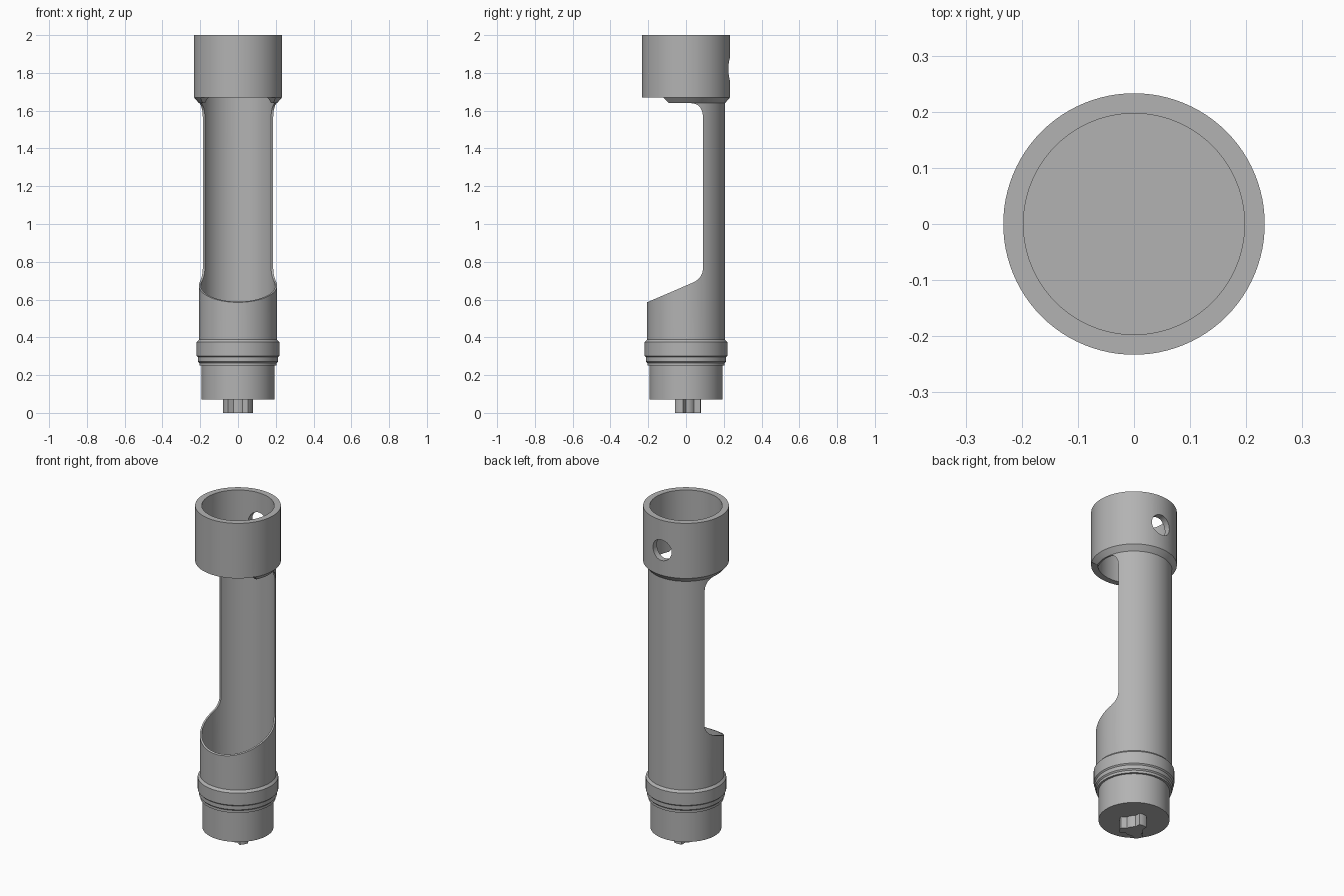
import bpy, bmesh, math
from mathutils import Matrix, Vector

if "Cube" in bpy.data.objects:
    bpy.data.objects.remove(bpy.data.objects["Cube"])

grey = bpy.data.materials.new("mid grey")
grey.diffuse_color = (0.45, 0.45, 0.45, 1)
grey.use_nodes = True
grey.node_tree.nodes["Principled BSDF"].inputs["Base Color"].default_value = grey.diffuse_color


def finish(name, bm):
    bmesh.ops.remove_doubles(bm, verts=bm.verts, dist=1e-5)
    bmesh.ops.recalc_face_normals(bm, faces=bm.faces)
    me = bpy.data.meshes.new(name)
    bm.to_mesh(me)
    bm.free()
    me.materials.append(grey)
    ob = bpy.data.objects.new(name, me)
    bpy.context.collection.objects.link(ob)
    return ob


def lathe(name, profile, steps=96):
    """Spin (radius, z) points about the z axis."""
    bm = bmesh.new()
    vs = [bm.verts.new((r, 0, z)) for r, z in profile]
    es = [bm.edges.new(p) for p in zip(vs, vs[1:])]
    bmesh.ops.spin(bm, geom=vs + es, cent=(0, 0, 0), axis=(0, 0, 1),
                   angle=2 * math.pi, steps=steps, use_merge=True)
    return finish(name, bm)


def prism(name, points, depth):
    """Extrude a flat polygon along a vector."""
    bm = bmesh.new()
    face = bm.faces.new([bm.verts.new(p) for p in points])
    new = bmesh.ops.extrude_face_region(bm, geom=[face])["geom"]
    bmesh.ops.translate(bm, vec=depth, verts=[v for v in new if isinstance(v, bmesh.types.BMVert)])
    return finish(name, bm)


def activate(ob):
    bpy.ops.object.select_all(action='DESELECT')
    ob.select_set(True)
    bpy.context.view_layer.objects.active = ob


def cut(ob, cutter):
    activate(ob)
    m = ob.modifiers.new("cut", 'BOOLEAN')
    m.operation, m.solver, m.object = 'DIFFERENCE', 'EXACT', cutter
    bpy.ops.object.modifier_apply(modifier=m.name)
    bpy.data.objects.remove(cutter)


def fillet(a, b, c, n=8):
    """Smooth corner from a to c, rounded towards b."""
    return [tuple((1 - t) ** 2 * p + 2 * t * (1 - t) * q + t * t * r for p, q, r in zip(a, b, c))
            for t in (i / n for i in range(n + 1))]


# Tube with collar, sealing ring and closed floor
tube = lathe("tube_body", [
    (0, 0.25), (0.205, 0.25), (0.205, 0.265), (0.212, 0.272), (0.212, 0.295), (0.219, 0.302),
    (0.219, 0.375), (0.207, 0.388), (0.207, 1.64), (0.233, 1.67), (0.233, 2.0),
    (0.197, 2.0), (0.197, 0.30), (0, 0.30)])

# Long front opening: sloped below, rounded corners at the back
side = [(-0.3, 0.547), (-0.207, 0.585)]
side += fillet((0.03, 0.687), (0.09, 0.71), (0.09, 0.77))
side += fillet((0.09, 1.56), (0.09, 1.64), (0.02, 1.64))
side += [(-0.09, 1.64), (-0.12, 1.67), (-0.3, 1.67)]
cut(tube, prism("opening_cutter", [(-0.4, y, z) for y, z in side], Vector((0.8, 0, 0))))

# Round hole in the back of the collar
ring = [(0.062 * math.cos(a), 0.1, 1.82 + 0.062 * math.sin(a))
        for a in (2 * math.pi * i / 40 for i in range(40))]
cut(tube, prism("hole_cutter", ring, Vector((0, 0.3, 0))))

# Plug under the sealing ring
plug = lathe("base_plug", [(0, 0.07), (0.193, 0.07), (0.193, 0.255), (0, 0.255)])

# Three-lobed drive key
lobes = []
for k in range(3):
    mid = 90 + 120 * k
    for r, offs in ((0.05, (-60, -45, -31)), (0.08, (-18, -9, 0, 9, 18)), (0.05, (31, 45))):
        lobes += [(r * math.cos(math.radians(mid + o)), r * math.sin(math.radians(mid + o)), 0)
                  for o in offs]
key = prism("drive_key", lobes, Vector((0, 0, 0.075)))

for ob in (tube, plug, key):
    activate(ob)
    bpy.ops.object.shade_smooth_by_angle(angle=math.radians(25))
